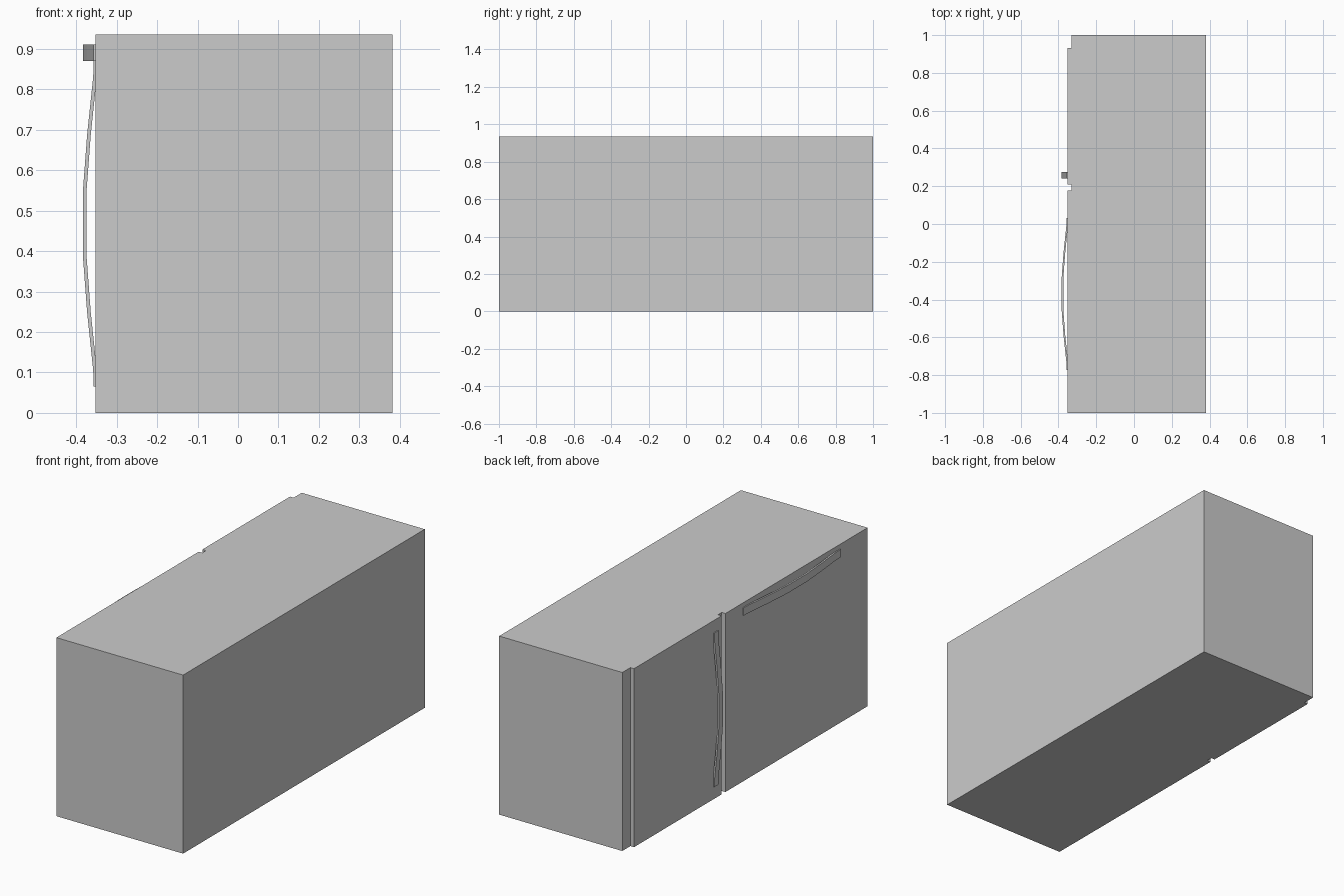
import bpy
import bmesh

old = bpy.data.objects.get("Cube")
if old:
    bpy.data.objects.remove(old, do_unlink=True)

grey = bpy.data.materials.new("light grey")
grey.use_nodes = True
colour = (0.6, 0.6, 0.6, 1)
grey.diffuse_color = colour
grey.node_tree.nodes["Principled BSDF"].inputs["Base Color"].default_value = colour


def finish(name, bm):
    bmesh.ops.recalc_face_normals(bm, faces=bm.faces)
    mesh = bpy.data.meshes.new(name)
    bm.to_mesh(mesh)
    bm.free()
    mesh.materials.append(grey)
    obj = bpy.data.objects.new(name, mesh)
    bpy.context.collection.objects.link(obj)
    return obj


def box(name, low, high):
    bm = bmesh.new()
    bmesh.ops.create_cube(bm, size=1)
    for v in bm.verts:
        v.co = [(a + b) / 2 + c * (b - a) for a, b, c in zip(low, high, v.co)]
    return finish(name, bm)


# Bowed bar: half profile as (distance from middle, outer x), mirrored
HALF = [(0.403, -0.357), (0.363, -0.358), (0.22, -0.373), (0.08, -0.3835)]
BAR = 0.009


def handle(name, middle, across, upright):
    path = [(-d, x) for d, x in HALF] + [(d, x) for d, x in reversed(HALF)]
    outline = path + [(d, x + BAR) for d, x in reversed(path)]
    bm = bmesh.new()

    def place(d, x, w):
        return (x, w, middle + d) if upright else (x, middle + d, w)

    near, far = [[bm.verts.new(place(d, x, w)) for d, x in outline] for w in across]
    n = len(path)
    count = len(outline)
    for i in range(count):
        j = (i + 1) % count
        bm.faces.new((near[i], near[j], far[j], far[i]))
    # Side walls, one quad per segment of the bar
    for ring in (near, far):
        for i in range(n - 1):
            bm.faces.new((ring[i], ring[i + 1], ring[count - 2 - i], ring[count - 1 - i]))
    return finish(name, bm)


# Cabinet with two doors separated by a gap
HEIGHT = 0.935
DOOR, BACK = -0.352, -0.331
box("cabinet", (BACK, -1, 0), (0.382, 1, HEIGHT))
box("large_door", (DOOR, -1, 0), (BACK, 0.177, HEIGHT))
box("small_door", (DOOR, 0.208, 0), (BACK, 0.933, HEIGHT))

# Handles
handle("large_door_handle", -0.37, (0.87, 0.911), False)
handle("small_door_handle", 0.468, (0.242, 0.275), True)
